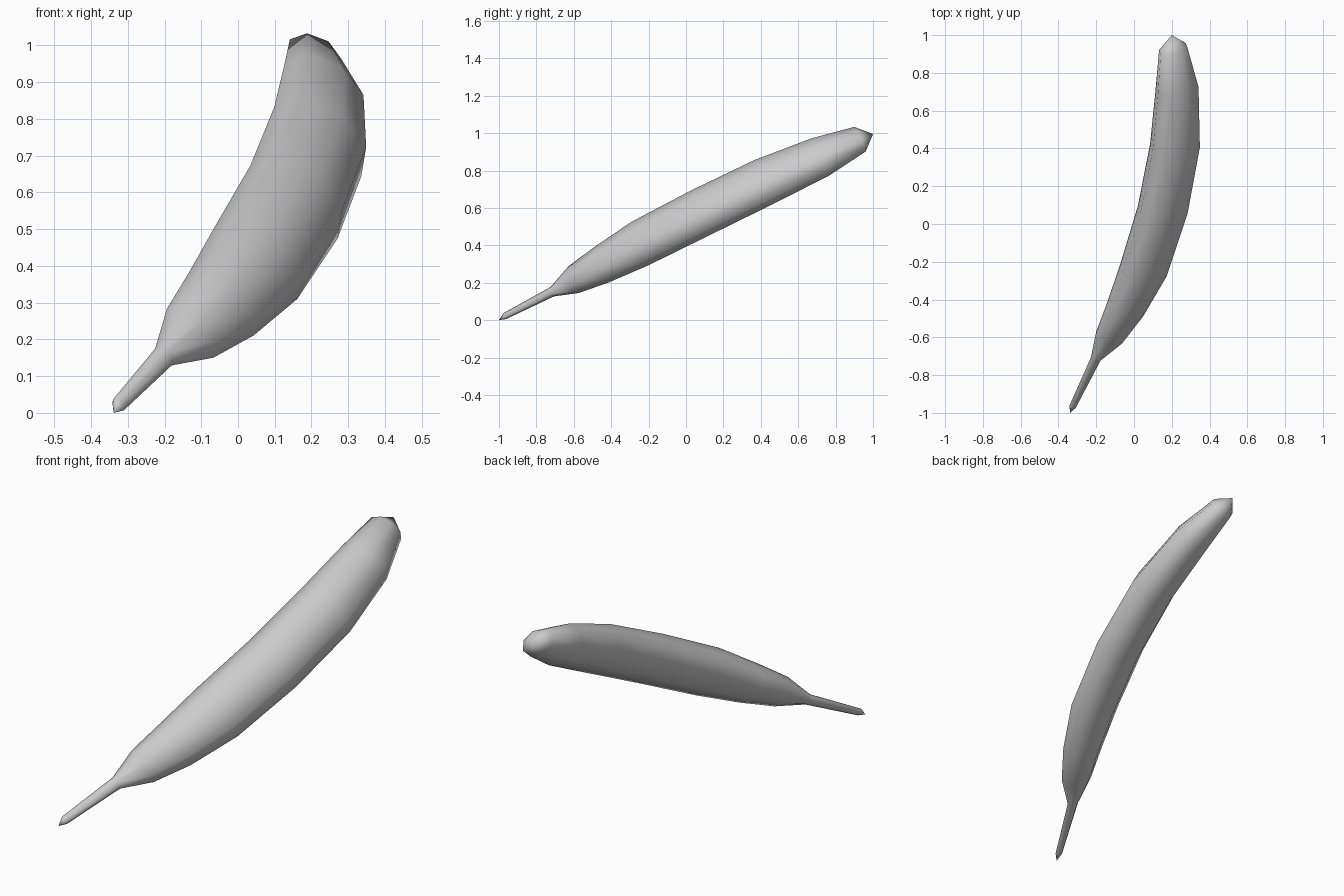
import bpy, bmesh, math
from mathutils import Vector

cube = bpy.data.objects.get("Cube")
if cube:
    bpy.data.objects.remove(cube)

# Single grey skin
skin = bpy.data.materials.new("grey_skin")
skin.use_nodes = True
GREY = (0.6, 0.6, 0.6, 1)
skin.diffuse_color = GREY
skin.node_tree.nodes["Principled BSDF"].inputs["Base Color"].default_value = GREY

# Centreline stations: x, y, z, half width
STATIONS = [
    (-0.325, -0.968, 0.022, 0.021),
    (-0.203, -0.715, 0.152, 0.032),
    (-0.13, -0.60, 0.217, 0.092),
    (-0.045, -0.45, 0.297, 0.123),
    (0.05, -0.245, 0.41, 0.15),
    (0.152, 0.075, 0.573, 0.156),
    (0.217, 0.415, 0.738, 0.154),
    (0.228, 0.72, 0.873, 0.132),
    (0.207, 0.93, 0.967, 0.087),
]
STEM_TIP = Vector((-0.338, -1.0, 0.0))
BLOSSOM_TIP = Vector((0.2, 1.0, 0.995))
WIDE_AXIS = Vector((-0.76, -0.12, 0.64))
SIDES = 8
FLATNESS = 0.7


def add_ring(bm, centre, tangent, radius):
    """Flattened ring of vertices square to the centreline."""
    wide = (WIDE_AXIS - WIDE_AXIS.dot(tangent) * tangent).normalized()
    thin = tangent.cross(wide)
    ring = []
    for i in range(SIDES):
        a = math.tau * i / SIDES
        offset = wide * math.cos(a) + thin * math.sin(a) * FLATNESS
        ring.append(bm.verts.new(centre + offset * radius))
    return ring


# Fruit body: stem, swelling and blunt end in one skin
bm = bmesh.new()
path = [Vector(s[:3]) for s in STATIONS]
ends = [STEM_TIP] + path + [BLOSSOM_TIP]
rings = []
for i, s in enumerate(STATIONS):
    tangent = (ends[i + 2] - ends[i]).normalized()
    rings.append(add_ring(bm, path[i], tangent, s[3]))
for low, high in zip(rings, rings[1:]):
    for i in range(SIDES):
        j = (i + 1) % SIDES
        bm.faces.new((low[i], low[j], high[j], high[i]))

# Pointed ends
for ring, tip in ((rings[0], STEM_TIP), (rings[-1], BLOSSOM_TIP)):
    apex = bm.verts.new(tip)
    for i in range(SIDES):
        bm.faces.new((ring[i], ring[(i + 1) % SIDES], apex))
bmesh.ops.recalc_face_normals(bm, faces=bm.faces)
for f in bm.faces:
    f.smooth = True

mesh = bpy.data.meshes.new("fruit_body")
bm.to_mesh(mesh)
bm.free()
mesh.materials.append(skin)
fruit = bpy.data.objects.new("fruit_body", mesh)
bpy.context.collection.objects.link(fruit)
